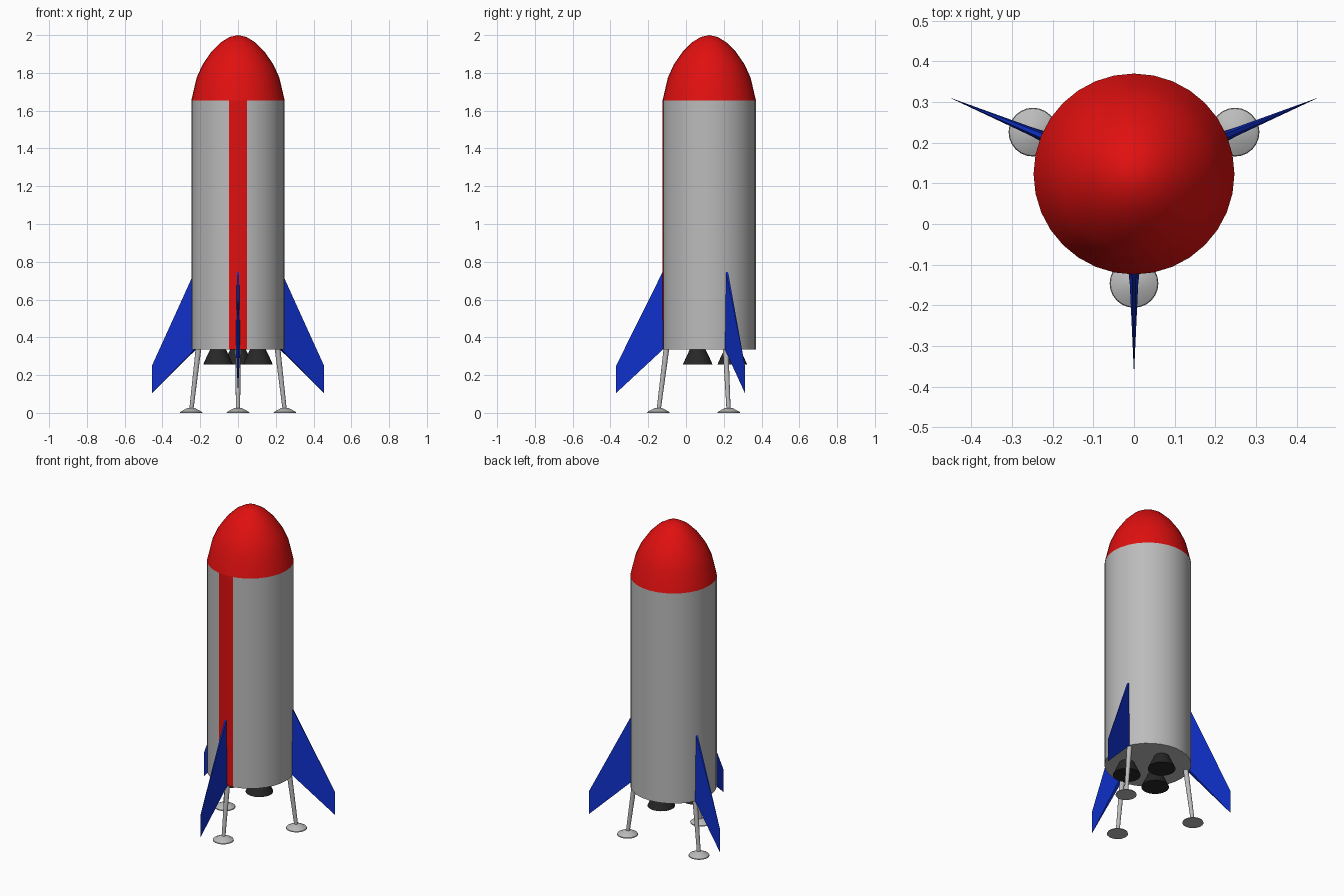
import bpy, bmesh, math
from mathutils import Vector, Matrix

if "Cube" in bpy.data.objects:
    bpy.data.objects.remove(bpy.data.objects["Cube"])

AXIS = Vector((0, 0.123, 0))
FIN_ANGLES = {"front": -90, "right": 22.5, "left": 157.5}


def material(name, color):
    m = bpy.data.materials.new(name)
    m.diffuse_color = (*color, 1)
    m.use_nodes = True
    m.node_tree.nodes["Principled BSDF"].inputs["Base Color"].default_value = m.diffuse_color
    return m


RED = material("red", (0.75, 0.005, 0.005))
BLUE = material("blue", (0.005, 0.03, 0.6))
BLACK = material("black", (0.02, 0.02, 0.02))
GREY = material("grey", (0.5, 0.5, 0.5))


def finish(name, bm, mats, smooth=True):
    bmesh.ops.recalc_face_normals(bm, faces=bm.faces)
    mesh = bpy.data.meshes.new(name)
    bm.to_mesh(mesh)
    bm.free()
    ob = bpy.data.objects.new(name, mesh)
    bpy.context.collection.objects.link(ob)
    for m in mats:
        mesh.materials.append(m)
    if smooth:
        bpy.ops.object.select_all(action='DESELECT')
        bpy.context.view_layer.objects.active = ob
        ob.select_set(True)
        bpy.ops.object.shade_smooth_by_angle(angle=math.radians(35))
    return ob


def lathe(name, profile, centre, sides, mats):
    """Revolve (radius, z) points around a vertical axis through centre."""
    bm = bmesh.new()
    rings = []
    for r, z in profile:
        n = sides if r > 0 else 1
        rings.append([bm.verts.new((centre[0] + r * math.cos(2 * math.pi * i / sides),
                                    centre[1] + r * math.sin(2 * math.pi * i / sides), z))
                      for i in range(n)])
    for a, b in zip(rings, rings[1:]):
        for i in range(sides):
            j = (i + 1) % sides
            quad = [a[i % len(a)], a[j % len(a)], b[j % len(b)], b[i % len(b)]]
            bm.faces.new(list(dict.fromkeys(quad)))
    for ring in (rings[0], rings[-1]):
        if len(ring) > 1:
            bm.faces.new(ring)
    return finish(name, bm, mats)


def polar(r, deg, z=0):
    a = math.radians(deg)
    return AXIS + Vector((r * math.cos(a), r * math.sin(a), z))


# Hull with a red stripe on the two front facets
hull = lathe("hull", [(0.247, 0.335), (0.247, 1.655)], AXIS, 32, [GREY, RED])
for p in hull.data.polygons:
    if len(p.vertices) == 4 and abs(p.center.x) < 0.03 and p.center.y < AXIS.y:
        p.material_index = 1

# Nose dome
lathe("nose", [(0.247, 1.655), (0.219, 1.775), (0.187, 1.845), (0.14, 1.913),
               (0.092, 1.961), (0.045, 1.99), (0, 2.0)], AXIS, 32, [RED])

# Engine nozzles
for i, deg in enumerate((90, 210, 330)):
    lathe(f"engine_{i + 1}", [(0.079, 0.255), (0.06, 0.298), (0.042, 0.335)],
          polar(0.122, deg), 24, [BLACK])

for side, deg in FIN_ANGLES.items():
    # Swept fin, thick at the root and sharp at the tip
    bm = bmesh.new()
    turn = Matrix.Rotation(math.radians(deg), 4, 'Z')

    def vert(r, t, z):
        return bm.verts.new(AXIS + turn @ Vector((r, t, z)))

    top_l, top_r = vert(0.235, 0.006, 0.77), vert(0.235, -0.006, 0.77)
    low_l, low_r = vert(0.235, 0.012, 0.345), vert(0.235, -0.012, 0.345)
    tip_top, tip_low = vert(0.493, 0, 0.25), vert(0.493, 0, 0.105)
    for f in ((top_l, low_l, tip_low, tip_top), (top_r, tip_top, tip_low, low_r),
              (top_l, top_r, low_r, low_l), (top_l, tip_top, top_r),
              (low_l, low_r, tip_low)):
        bm.faces.new(f)
    finish(f"{side}_fin", bm, [BLUE], smooth=False)

    # Landing leg strut
    foot, hip = polar(0.267, deg, 0.02), polar(0.226, deg, 0.345)
    bm = bmesh.new()
    bmesh.ops.create_cone(bm, cap_ends=True, segments=16, radius1=0.011, radius2=0.015,
                          depth=(hip - foot).length)
    rot = (hip - foot).to_track_quat('Z', 'Y').to_matrix().to_4x4()
    bm.transform(Matrix.Translation((hip + foot) / 2) @ rot)
    finish(f"{side}_leg", bm, [GREY])

    # Foot pad
    lathe(f"{side}_foot", [(0.06, 0), (0.058, 0.005), (0.018, 0.027)],
          polar(0.269, deg), 24, [GREY])
